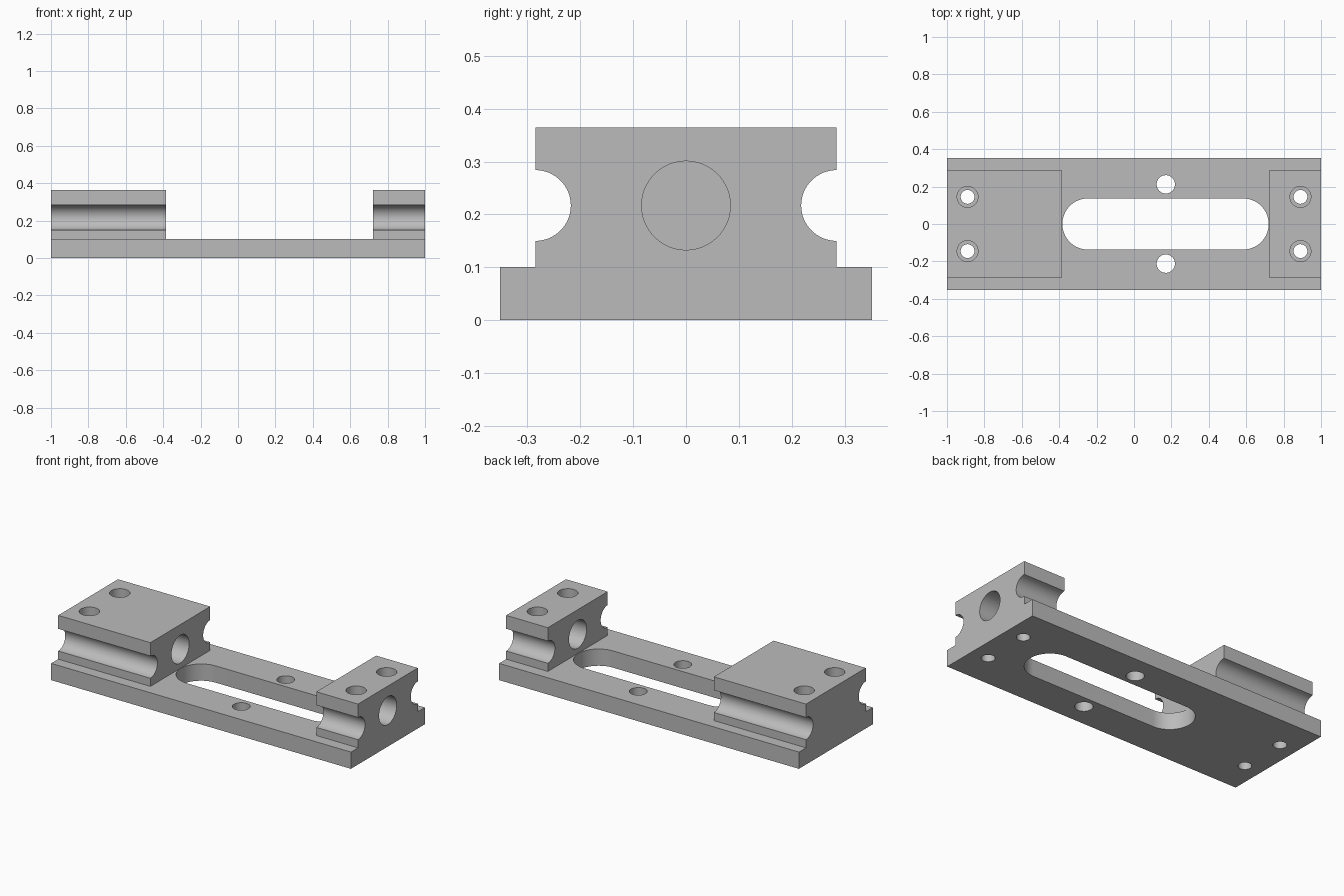
import bpy, bmesh, math
from mathutils import Vector

default = bpy.data.objects.get("Cube")
if default:
    bpy.data.objects.remove(default)

GREY = (0.5, 0.5, 0.5, 1)
grey = bpy.data.materials.new("plain grey")
grey.use_nodes = True
grey.diffuse_color = GREY
grey.node_tree.nodes["Principled BSDF"].inputs["Base Color"].default_value = GREY

BASE_Y, BASE_Z = 0.352, 0.101      # base half width and thickness
BLOCK_Y, TOP = 0.285, 0.365        # block half width and overall height
GAP_MIN, GAP_MAX = -0.385, 0.722   # opening between the two blocks
AXIS_Z = 0.217                     # height of grooves and bore
EPS = 0.05


def extrude(name, points, direction):
    """Solid made by sweeping a flat outline along a direction."""
    bm = bmesh.new()
    face = bm.faces.new([bm.verts.new(p) for p in points])
    moved = bmesh.ops.extrude_face_region(bm, geom=[face])
    verts = [g for g in moved["geom"] if isinstance(g, bmesh.types.BMVert)]
    bmesh.ops.translate(bm, verts=verts, vec=direction)
    bmesh.ops.recalc_face_normals(bm, faces=bm.faces)
    mesh = bpy.data.meshes.new(name)
    bm.to_mesh(mesh)
    bm.free()
    mesh.materials.append(grey)
    obj = bpy.data.objects.new(name, mesh)
    bpy.context.collection.objects.link(obj)
    return obj


def arc(cx, cy, r, start, end, steps):
    angles = [math.radians(start + (end - start) * i / steps) for i in range(steps + 1)]
    return [(cx + r * math.cos(a), cy + r * math.sin(a)) for a in angles]


def cut(body, cutter):
    """Subtract the cutter from the body and discard it."""
    mod = body.modifiers.new("cut", 'BOOLEAN')
    mod.operation = 'DIFFERENCE'
    mod.solver = 'EXACT'
    mod.object = cutter
    bpy.context.view_layer.objects.active = body
    bpy.ops.object.modifier_apply(modifier=mod.name)
    bpy.data.objects.remove(cutter)


def upright(name, outline, z0, z1):
    return extrude(name, [(x, y, z0) for x, y in outline], Vector((0, 0, z1 - z0)))


def hole(x, y, r, z0, z1):
    cut(body, upright("hole_cutter", arc(x, y, r, 0, 360, 48)[:-1], z0, z1))


# Stepped body section with a half-round groove on each side
side = [(BASE_Y, 0), (BASE_Y, BASE_Z), (BLOCK_Y, BASE_Z)]
side += arc(BLOCK_Y, AXIS_Z, 0.067, 270, 90, 32)
side += [(BLOCK_Y, TOP)]
section = side + [(-y, z) for y, z in reversed(side)]
body = extrude("slotted_mount", [(-1, y, z) for y, z in section], Vector((2, 0, 0)))

# Opening that leaves a long block and a short block on the base
gap = [(GAP_MIN, -0.5), (GAP_MAX, -0.5), (GAP_MAX, 0.5), (GAP_MIN, 0.5)]
cut(body, upright("gap_cutter", gap, BASE_Z, TOP + EPS))

# Round-ended slot through the base
R = 0.137
slot = arc(GAP_MAX - R - 0.002, 0, R, -90, 90, 32) + arc(GAP_MIN + R + 0.002, 0, R, 90, 270, 32)
cut(body, upright("slot_cutter", slot, -EPS, BASE_Z + EPS))

# Bore through the short block, blind in the long one
bore = [(-0.75, y, z) for y, z in arc(0, AXIS_Z, 0.084, 0, 360, 64)[:-1]]
cut(body, extrude("bore_cutter", bore, Vector((1.75 + EPS, 0, 0))))

# Counterbored corner holes and plain holes beside the slot
for s in (-1, 1):
    for x in (-0.89, 0.89):
        hole(x, s * 0.145, 0.037, -EPS, TOP + EPS)
        hole(x, s * 0.145, 0.056, 0.2, TOP + EPS)
    hole(0.17, s * 0.212, 0.049, -EPS, BASE_Z + EPS)

bpy.ops.object.select_all(action='DESELECT')
body.select_set(True)
bpy.context.view_layer.objects.active = body
bpy.ops.object.shade_smooth_by_angle(angle=math.radians(30))
